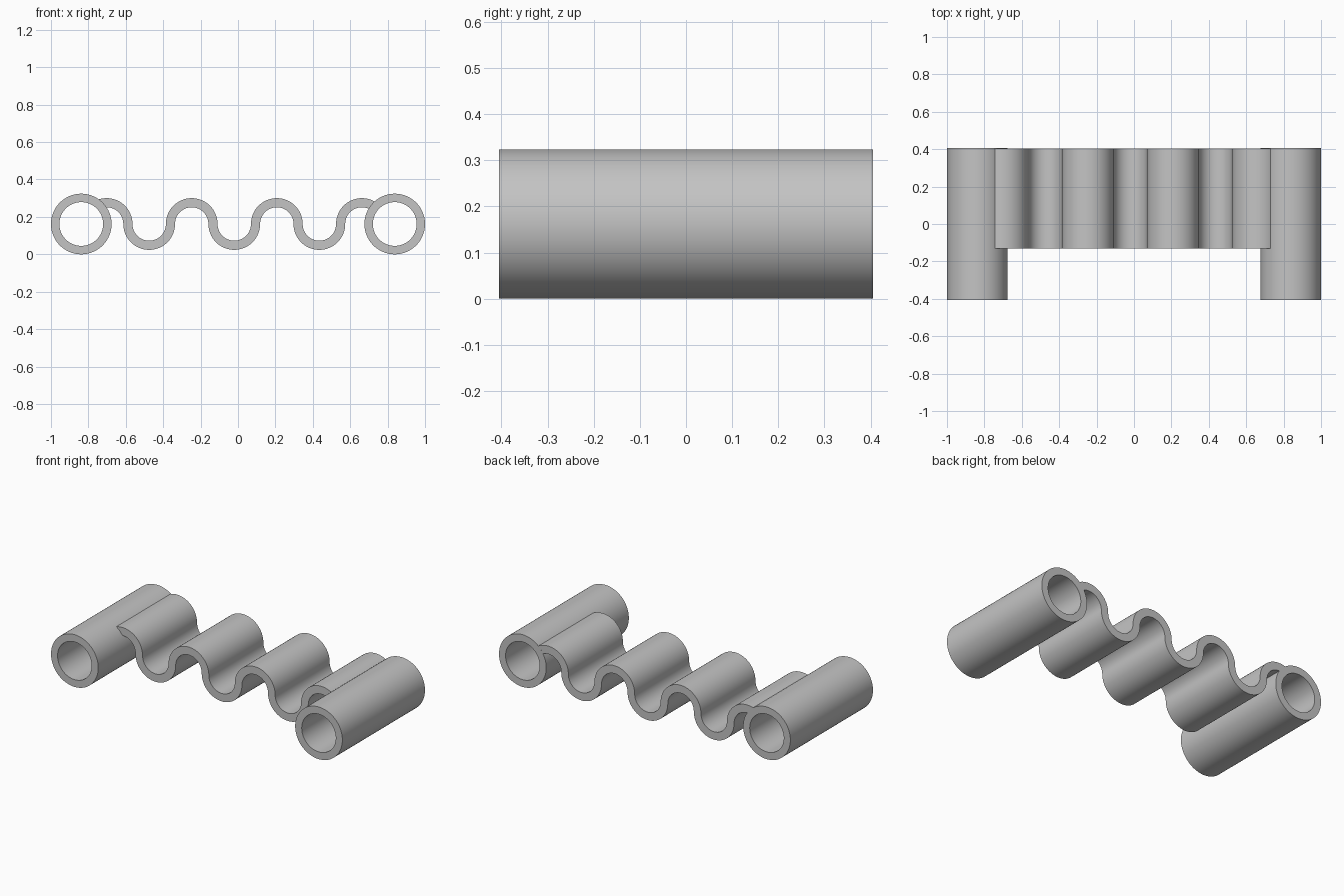
import bpy, bmesh
from math import sin, cos, pi, radians

cube = bpy.data.objects.get("Cube")
if cube:
    bpy.data.objects.remove(cube, do_unlink=True)

grey = bpy.data.materials.new("plain grey")
grey.use_nodes = True
colour = (0.55, 0.55, 0.55, 1)
grey.diffuse_color = colour
grey.node_tree.nodes["Principled BSDF"].inputs["Base Color"].default_value = colour

AXIS_Z = 0.162
BACK = 0.405


def extrude_band(name, sections, y0, y1, closed):
    """Solid made from (x, z) wall pairs swept along y."""
    bm = bmesh.new()
    rings = []
    for a, b in sections:
        corners = ((a, y0), (b, y0), (b, y1), (a, y1))
        rings.append([bm.verts.new((p[0], y, p[1])) for p, y in corners])
    pairs = list(zip(rings, rings[1:]))
    if closed:
        pairs.append((rings[-1], rings[0]))
    for r, s in pairs:
        for i in range(4):
            j = (i + 1) % 4
            bm.faces.new((r[i], r[j], s[j], s[i]))
    if not closed:
        bm.faces.new(rings[0])
        bm.faces.new(rings[-1])
    bmesh.ops.recalc_face_normals(bm, faces=bm.faces[:])
    mesh = bpy.data.meshes.new(name)
    bm.to_mesh(mesh)
    bm.free()
    mesh.materials.append(grey)
    obj = bpy.data.objects.new(name, mesh)
    bpy.context.collection.objects.link(obj)
    bpy.ops.object.select_all(action='DESELECT')
    obj.select_set(True)
    bpy.context.view_layer.objects.active = obj
    bpy.ops.object.shade_smooth_by_angle(angle=radians(30))
    return obj


def polar(cx, radius, angle):
    return cx + radius * cos(angle), AXIS_Z + radius * sin(angle)


# Two open tubes, one at each end
SIDES = 96
for name, cx in (("right_tube", -0.838), ("left_tube", 0.838)):
    ring = [(polar(cx, 0.117, 2 * pi * i / SIDES), polar(cx, 0.162, 2 * pi * i / SIDES))
            for i in range(SIDES)]
    extrude_band(name, ring, -BACK, BACK, True)

# Corrugated web: alternating half-circle crests and troughs,
# whose ends stop inside the tube walls
PITCH = 0.2275
MID = PITCH / 2
HALF = 0.0245
STEPS = 32
ARCS = 7
web = []
for k in range(ARCS):
    cx = -0.7025 + k * PITCH
    sign = 1 if k % 2 == 0 else -1
    start = pi / 2 + 0.5 if k == 0 else pi
    end = pi / 2 - 0.75 if k == ARCS - 1 else 0
    for i in range(0 if k == 0 else 1, STEPS + 1):
        angle = sign * (start + (end - start) * i / STEPS)
        web.append((polar(cx, MID + sign * HALF, angle),
                    polar(cx, MID - sign * HALF, angle)))
extrude_band("corrugated_web", web, -0.13, BACK - 0.0005, False)
